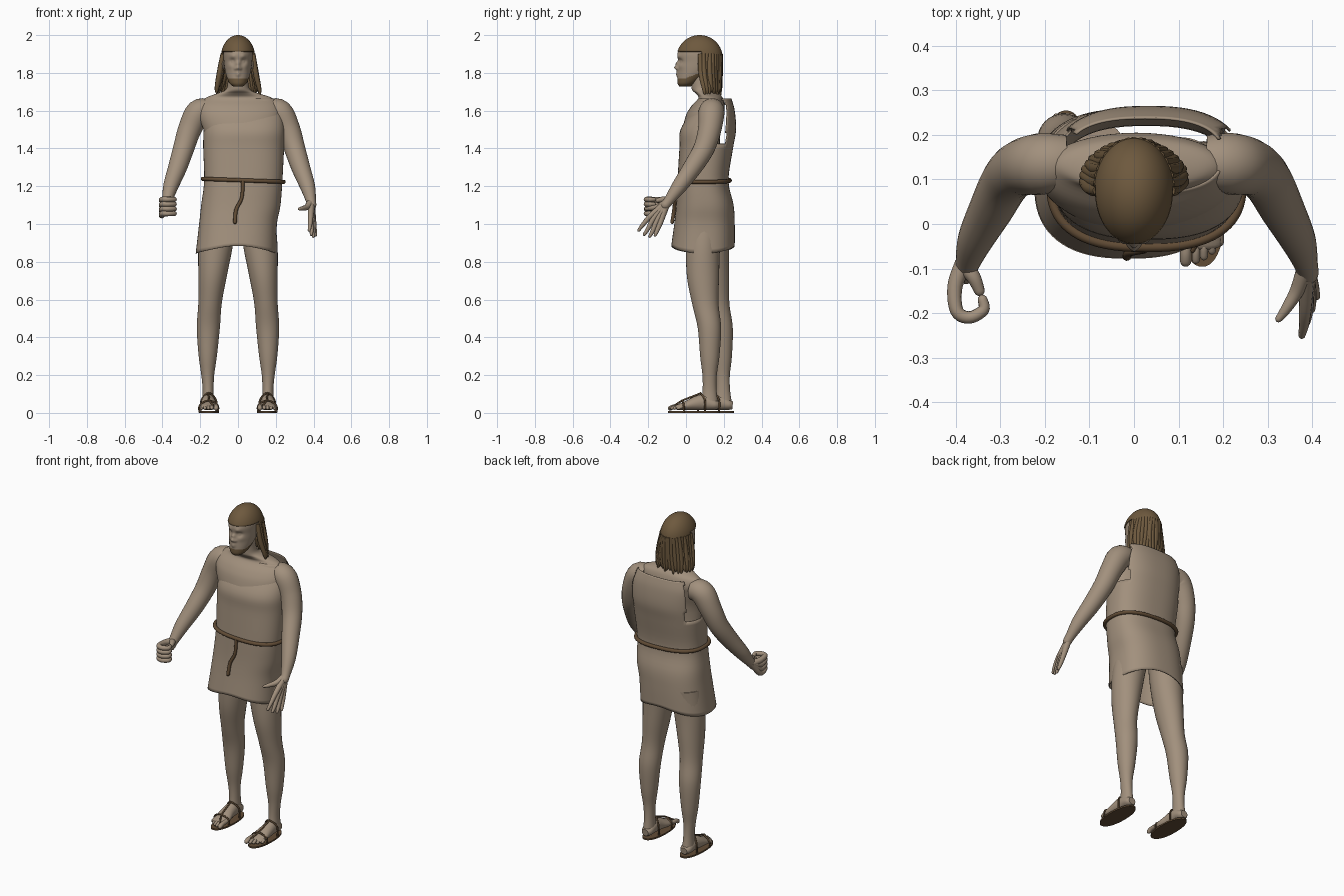
import bpy, bmesh, math, random
from mathutils import Vector

random.seed(4)
cube = bpy.data.objects.get("Cube")
if cube:
    bpy.data.objects.remove(cube, do_unlink=True)


def material(name, colour):
    mat = bpy.data.materials.new(name)
    mat.use_nodes = True
    mat.diffuse_color = (*colour, 1)
    mat.node_tree.nodes["Principled BSDF"].inputs["Base Color"].default_value = (*colour, 1)
    return mat


SKIN = material("warm tan", (.36, .28, .205))
HAIR = material("hair brown", (.155, .1, .048))
LEATHER = material("leather brown", (.12, .072, .036))


def spline(points, steps):
    """Catmull-Rom interpolation of points with any number of values."""
    rows = []
    for i in range(len(points) - 1):
        a, b = points[max(i - 1, 0)], points[i]
        c, d = points[i + 1], points[min(i + 2, len(points) - 1)]
        for k in range(steps):
            t = k / steps
            rows.append([q + t * ((r - p) / 2 + t * (p - 2.5 * q + 2 * r - s / 2
                         + t * (1.5 * (q - r) + (s - p) / 2)))
                         for p, q, r, s in zip(a, b, c, d)])
    return rows + [list(points[-1])]


def unit_ring(sides, power=2):
    """Superellipse of radius one."""
    ring = []
    for i in range(sides):
        a = math.tau * i / sides
        ring.append([math.copysign(abs(f) ** (2 / power), f) for f in (math.cos(a), math.sin(a))])
    return ring


def skin_rings(name, rings, mat, caps=True, closed=False):
    """Bridge successive vertex rings into one smooth object."""
    bm = bmesh.new()
    loops = [[bm.verts.new(co) for co in ring] for ring in rings]
    pairs = list(zip(loops, loops[1:]))
    if closed:
        pairs.append((loops[-1], loops[0]))
    for low, high in pairs:
        for i in range(len(low)):
            bm.faces.new((low[i - 1], low[i], high[i], high[i - 1]))
    if caps and not closed:
        bm.faces.new(loops[0])
        bm.faces.new(loops[-1])
    bmesh.ops.recalc_face_normals(bm, faces=bm.faces)
    mesh = bpy.data.meshes.new(name)
    bm.to_mesh(mesh)
    bm.free()
    mesh.materials.append(mat)
    mesh.shade_smooth()
    mesh.set_sharp_from_angle(angle=math.radians(50))
    obj = bpy.data.objects.new(name, mesh)
    bpy.context.collection.objects.link(obj)
    return obj


def stack(name, points, mat, sides=32, steps=5, power=2, caps=True):
    """Level rings given as x, y, z, x radius, y radius."""
    rings = [[(x + rx * u, y + ry * v, z) for u, v in unit_ring(sides, power)]
             for x, y, z, rx, ry in spline(points, steps)]
    return skin_rings(name, rings, mat, caps)


def tube(name, points, mat, sides=12, steps=5, closed=False):
    """Rings across a path: x, y, z, radius, optional second radius."""
    points = [p if len(p) == 5 else (*p, p[3]) for p in points]
    rows = points if closed else spline(points, steps)
    centres = [Vector(r[:3]) for r in rows]
    radii = [r[3:] for r in rows]
    if not closed:
        end, (ru, rv) = centres[-1], radii[-1]
        way = (end - centres[-2]).normalized()
        for k in (.5, .87, .99):
            centres.append(end + way * min(ru, rv) * k)
            shrink = math.sqrt(1 - k * k)
            radii.append((ru * shrink, rv * shrink))
    rings, u, n = [], None, len(centres)
    for i, c in enumerate(centres):
        if closed:
            t = centres[(i + 1) % n] - centres[i - 1]
        else:
            t = centres[min(i + 1, n - 1)] - centres[max(i - 1, 0)]
        t.normalize()
        if u is None:
            u = t.cross(Vector((0, 0, 1)))
            if u.length < .05:
                u = Vector((1, 0, 0))
        u = (u - t * u.dot(t)).normalized()
        v = u.cross(t)
        rings.append([c + u * radii[i][0] * a + v * radii[i][1] * b for a, b in unit_ring(sides)])
    return skin_rings(name, rings, mat, closed=closed)


def delete_faces(obj, rule):
    bm = bmesh.new()
    bm.from_mesh(obj.data)
    doomed = [f for f in bm.faces if rule(f.calc_center_median())]
    bmesh.ops.delete(bm, geom=doomed, context="FACES")
    bm.to_mesh(obj.data)
    bm.free()


def thicken(obj, thickness):
    mod = obj.modifiers.new("thickness", "SOLIDIFY")
    mod.thickness = thickness


# Torso with shoulders and neck
stack("torso", [(.02, .09, 1.2, .16, .09), (.02, .08, 1.45, .19, .1), (.01, .095, 1.56, .215, .1),
                (.005, .115, 1.62, .215, .09), (.005, .13, 1.665, .18, .065),
                (0, .115, 1.69, .115, .062), (0, .09, 1.71, .066, .058),
                (0, .08, 1.75, .054, .053), (0, .075, 1.8, .054, .053)], SKIN, sides=48)

# Head, with the face pushed in and out around a few features
head = stack("head", [(0, -.005, 1.728, .025, .03), (0, .005, 1.745, .045, .05),
                      (0, .03, 1.78, .06, .075), (0, .055, 1.82, .07, .098),
                      (0, .068, 1.86, .075, .11), (0, .07, 1.9, .078, .115),
                      (0, .072, 1.94, .075, .105)], SKIN, sides=96, steps=8)
features = [(0, 1.828, .012, .02), (0, 1.85, .011, .012), (0, 1.8, .014, .006), (0, 1.788, .01, .004)]
for side in (-1, 1):
    features += [(side * .03, 1.862, .015, -.011), (side * .03, 1.86, .006, .005),
                 (side * .028, 1.887, .014, .006), (side * .014, 1.822, .007, .007),
                 (side * .042, 1.835, .016, .004)]
for v in head.data.vertices:
    if v.co.y < .04:
        x, z = v.co.x, v.co.z
        v.co.y -= sum(push * math.exp(-((x - fx) ** 2 + (z - fz) ** 2) / r ** 2)
                      for fx, fz, r, push in features)
# Beard along the jaw
head.data.materials.append(HAIR)
for face in head.data.polygons:
    c = face.center
    if c.y < .075 and c.z < 1.772 + .4 * max(0, c.y):
        face.material_index = 1
for side, label in ((1, "left"), (-1, "right")):
    stack(label + "_ear", [(side * .076, .075, 1.82, .004, .008), (side * .08, .08, 1.85, .009, .018),
                           (side * .08, .08, 1.88, .005, .01)], SKIN, sides=12)

# Hair cap cut above the face, and hanging locks round the sides and back
angles = [math.radians(a) for a in range(-28, 90, 4)]
cap = stack("hair_cap", [(0, .072, 1.88 + .12 * math.sin(a), .091 * math.cos(a), .122 * math.cos(a))
                         for a in angles], HAIR, sides=64, steps=1)
delete_faces(cap, lambda c: c.z < 1.912 and c.y < .085)
thicken(cap, .008)
locks = 21
for i in range(locks):
    a = math.pi * i / (locks - 1)
    c, s = math.cos(a), math.sin(a)
    sway = random.uniform(-.008, .008)
    tube("hair_lock", [(.08 * c, .075 + .108 * s, 1.9, .013), (.098 * c + sway, .08 + .1 * s, 1.8, .015),
                       (.112 * c, .095 + .085 * s, 1.72, .012),
                       (.113 * c - sway, .1 + .085 * s, 1.68 + random.uniform(0, .025), .004)],
         HAIR, sides=8)

# Tunic: an open sheet with armholes and an uneven hem
tunic = stack("tunic", [(-.012, .09, .865, .212, .168), (0, .098, 1, .206, .16), (.015, .1, 1.1, .21, .152),
                        (.028, .09, 1.23, .207, .135), (.03, .107, 1.4, .214, .142),
                        (.033, .118, 1.5, .216, .147), (.03, .145, 1.6, .205, .113),
                        (.025, .155, 1.665, .175, .085)], SKIN, sides=72, power=2.5, caps=False)
for v in tunic.data.vertices:
    if v.co.z < 1:
        a = math.atan2(v.co.y - .09, v.co.x)
        v.co.z -= (1 - v.co.z) * .15 * math.cos(2 * a)
delete_faces(tunic, lambda c: c.z > 1.42 and abs(c.x - .03) > .165 and .1 < c.y < .215)
thicken(tunic, .005)

# Rope belt with a hanging end
tube("belt", [(.028 + .214 * u, .09 + .142 * v, 1.231 - .008 * u, .011) for u, v in unit_ring(72, 2.5)],
     LEATHER, sides=10, closed=True)
tube("belt_end", [(.026, -.054, 1.23, .01), (.02, -.058, 1.14, .009), (-.01, -.063, 1.075, .01),
                  (-.016, -.073, 1.01, .01)], LEATHER)

for side, label in ((1, "left"), (-1, "right")):
    shift = .012 if side < 0 else 0

    # Arm
    tube(label + "_arm", [(side * x + shift, y, z, r) for x, y, z, r in (
        (.16, .14, 1.6, .06), (.22, .135, 1.59, .069), (.268, .125, 1.5, .062), (.3, .095, 1.4, .056),
        (.332, .035, 1.3, .05), (.368, -.035, 1.2, .04), (.386, -.09, 1.125, .027),
        (.39, -.11, 1.1, .025))], SKIN, sides=24)

    # Leg, the right one standing further back
    def back(z):
        return .075 - .03 * z if side < 0 else 0
    stack(label + "_leg", [(side * x, y + back(z), z, rx, ry) for x, y, z, rx, ry in (
        (.158, .125, .05, .032, .045), (.158, .125, .12, .029, .037), (.16, .125, .2, .034, .038),
        (.16, .126, .3, .048, .051), (.157, .124, .45, .061, .062), (.148, .102, .58, .062, .07),
        (.135, .09, .72, .075, .085), (.12, .09, .87, .09, .09), (.105, .1, 1, .095, .095))], SKIN)

    # Foot with toes
    step = back(0)

    def placed(points):
        return [(side * x, y + step, *rest) for x, y, *rest in points]
    tube(label + "_foot", placed([
        (.157, .172, .04, .022, .02), (.157, .15, .043, .034, .028), (.157, .1, .056, .036, .042),
        (.157, .05, .05, .04, .036), (.153, 0, .038, .046, .024), (.152, -.045, .03, .044, .014)]),
        SKIN, sides=24)
    for i in range(5):
        x = .116 + .018 * i + (.005 if i else 0)
        tip = -.083 + .0026 * i * i
        r = .009 if i else .013
        tube(label + "_toe", placed([(x, -.025, .034, r), (x, tip + .02, .033, r), (x, tip, .025, r)]),
             SKIN, sides=10, steps=3)

    # Sandal sole and straps
    stack(label + "_sole", placed([(.153, .042, 0, .053, .138), (.153, .042, .009, .053, .138)]),
          LEATHER, sides=48, steps=1, power=2.2)
    for y, half, top, lean in ((.1, .042, .105, -.024), (-.012, .05, .066, -.008)):
        tube(label + "_strap", placed([
            (.155 - half, y, .006, .005), (.155 - half * .92, y, top * .65, .005),
            (.155, y + lean, top, .005),
            (.155 + half * .92, y, top * .65, .005), (.155 + half, y, .006, .005)]), LEATHER, sides=8)
    tube(label + "_instep_strap", placed([(.157, .077, .104, .005), (.155, .04, .089, .005),
                                          (.15, -.02, .065, .005), (.132, -.06, .04, .005)]),
         LEATHER, sides=8)

# Open left hand
for i in range(4):
    reach = (.0, .012, .012, -.004)[i]
    tube("left_finger", [(.387, -.1, 1.115, .02), (.385 + .005 * i, -.185 + .017 * i, 1.045 - .011 * i, .0145),
                         (.382 + .008 * i, -.225 + .024 * i, 1 - .013 * i - reach, .0115),
                         (.377 + .011 * i, -.25 + .029 * i, .967 - .01 * i - reach, .008)], SKIN)
tube("left_thumb", [(.385, -.1, 1.115, .02), (.366, -.15, 1.09, .016), (.342, -.19, 1.083, .012),
                    (.325, -.213, 1.08, .008)], SKIN)

# Closed right fist
for i in range(4):
    z = 1.13 - .025 * i
    tube("right_finger", [(-.383, -.09, 1.122, .02), (-.402, -.14, z - .005, .017), (-.398, -.195, z, .015),
                          (-.37, -.21, z, .014), (-.338, -.193, z, .013), (-.34, -.17, z, .011)], SKIN)
tube("right_thumb", [(-.38, -.095, 1.125, .02), (-.36, -.12, 1.13, .016), (-.347, -.15, 1.125, .012)], SKIN)
